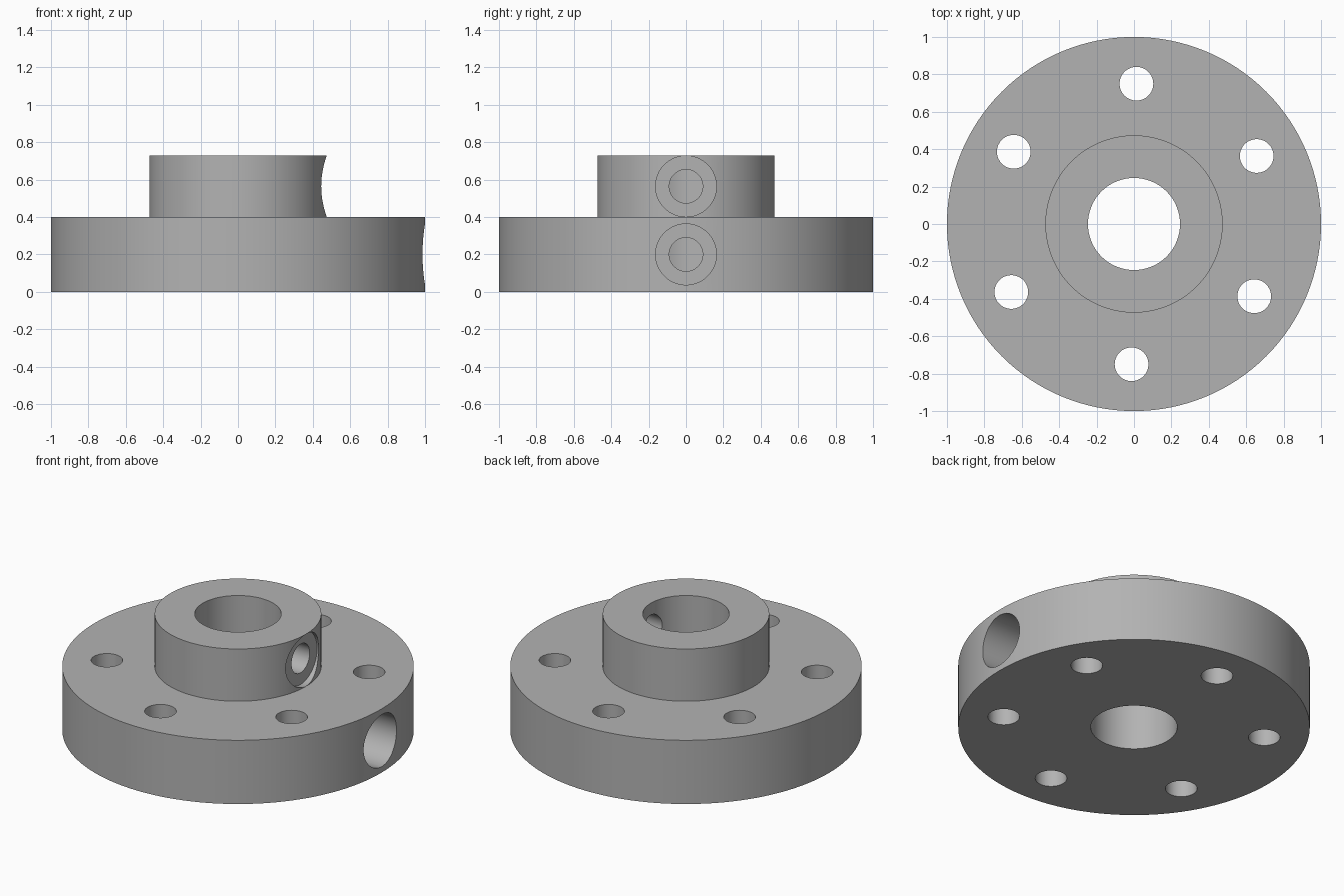
import bpy, bmesh, math
from mathutils import Matrix, Vector

cube = bpy.data.objects.get("Cube")
if cube:
    bpy.data.objects.remove(cube, do_unlink=True)

steel = bpy.data.materials.new("plain_grey")
steel.use_nodes = True
GREY = (0.45, 0.45, 0.45, 1)
steel.diffuse_color = GREY
steel.node_tree.nodes["Principled BSDF"].inputs["Base Color"].default_value = GREY

FLANGE_R, FLANGE_H = 1.0, 0.4
HUB_R, TOP = 0.474, 0.728
BORE_R, HOLE_R, RECESS_R = 0.246, 0.09, 0.163
FLOOR_X = 0.435


def new_object(name, bm):
    bmesh.ops.recalc_face_normals(bm, faces=bm.faces)
    mesh = bpy.data.meshes.new(name)
    bm.to_mesh(mesh)
    bm.free()
    mesh.materials.append(steel)
    obj = bpy.data.objects.new(name, mesh)
    bpy.context.collection.objects.link(obj)
    return obj


def lathe(name, profile, steps=128):
    """Closed (radius, height) profile turned around z."""
    bm = bmesh.new()
    rings = []
    for i in range(steps):
        a = math.tau * i / steps
        rings.append([bm.verts.new((r * math.cos(a), r * math.sin(a), z)) for r, z in profile])
    for i, ring in enumerate(rings):
        nxt = rings[(i + 1) % steps]
        for j in range(len(profile)):
            k = (j + 1) % len(profile)
            bm.faces.new((ring[j], nxt[j], nxt[k], ring[k]))
    return new_object(name, bm)


def drill(name, start, end, radius):
    """Cylindrical cutter between two points."""
    start, end = Vector(start), Vector(end)
    axis = end - start
    turn = axis.to_track_quat("Z", "Y").to_matrix().to_4x4()
    bm = bmesh.new()
    bmesh.ops.create_cone(bm, cap_ends=True, segments=64, radius1=radius, radius2=radius,
                          depth=axis.length,
                          matrix=Matrix.Translation((start + end) / 2) @ turn)
    cutter = new_object(name, bm)
    cutter.hide_render = True
    return cutter


# Flange and hub turned as one body with the centre bore
body = lathe("flanged_hub", [(BORE_R, 0), (FLANGE_R, 0), (FLANGE_R, FLANGE_H),
                             (HUB_R, FLANGE_H), (HUB_R, TOP), (BORE_R, TOP)])

# Six bolt holes
cutters = []
for i in range(6):
    a = math.radians(60 * i + 29)
    x, y = 0.75 * math.cos(a), 0.75 * math.sin(a)
    cutters.append(drill("bolt_hole_cutter", (x, y, -0.1), (x, y, 0.5), HOLE_R))

# Counterbored radial screw holes, in the flange and in the hub
for z, outer in ((FLANGE_H / 2, 1.2), ((FLANGE_H + TOP) / 2, 0.7)):
    cutters.append(drill("recess_cutter", (FLOOR_X, 0, z), (outer, 0, z), RECESS_R))
    cutters.append(drill("screw_hole_cutter", (0.1, 0, z), (outer + 0.1, 0, z), HOLE_R))

bpy.context.view_layer.objects.active = body
for cutter in cutters:
    mod = body.modifiers.new("cut", "BOOLEAN")
    mod.operation = "DIFFERENCE"
    mod.solver = "EXACT"
    mod.object = cutter
    bpy.ops.object.modifier_apply(modifier=mod.name)
    bpy.data.objects.remove(cutter, do_unlink=True)

# Smooth round walls, sharp rims
for obj in bpy.context.selected_objects:
    obj.select_set(False)
body.select_set(True)
bpy.ops.object.shade_smooth_by_angle(angle=math.radians(30))
